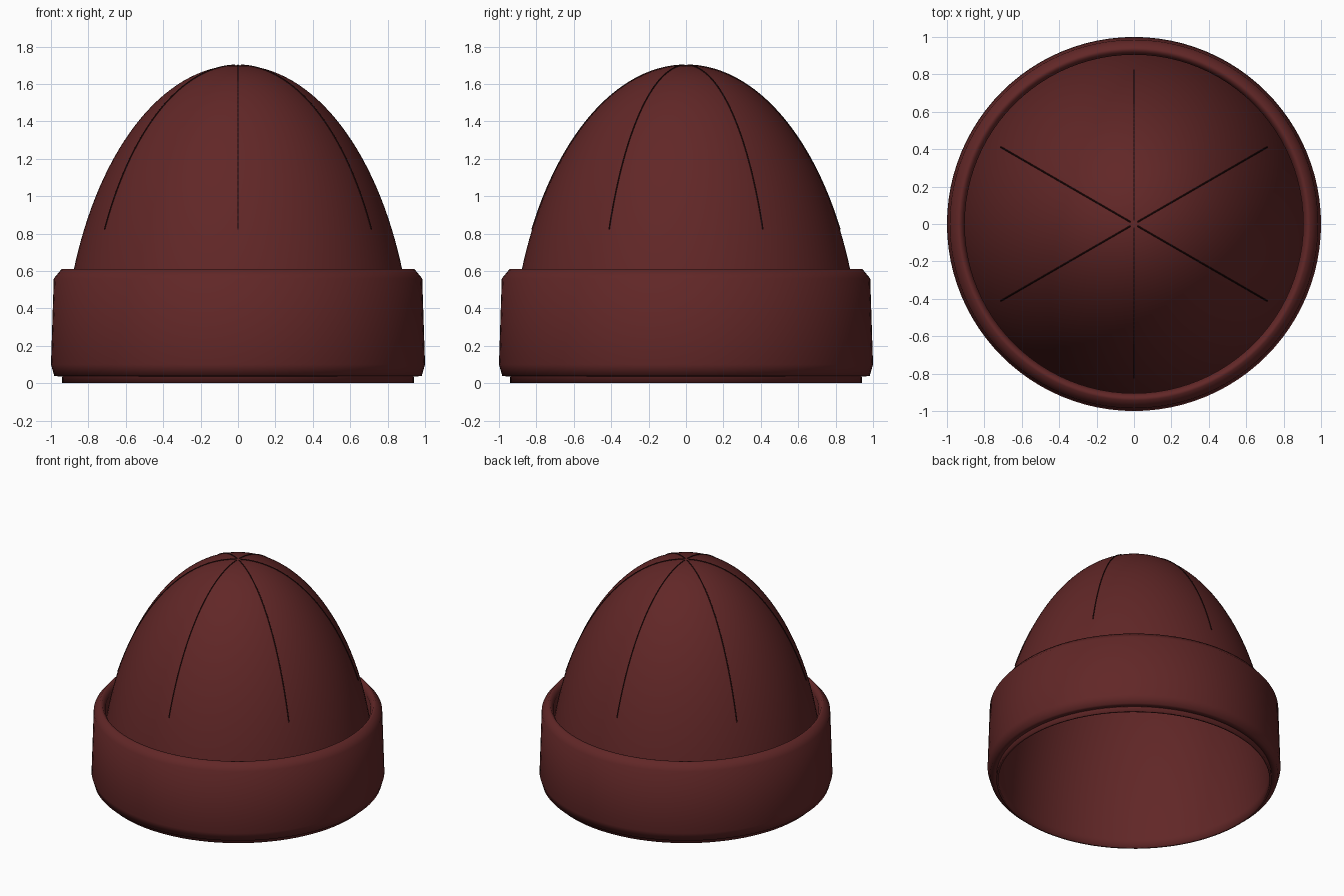
import bpy
import bmesh
from math import sin, cos, pi, radians

cube = bpy.data.objects.get("Cube")
if cube:
    bpy.data.objects.remove(cube, do_unlink=True)

RADIUS, HEIGHT = 0.94, 1.70


def material(name, color):
    mat = bpy.data.materials.new(name)
    mat.use_nodes = True
    mat.diffuse_color = color
    mat.node_tree.nodes["Principled BSDF"].inputs["Base Color"].default_value = color
    return mat


maroon = material("maroon wool", (0.12, 0.02, 0.02, 1))
dark = material("dark seam thread", (0.02, 0.004, 0.004, 1))


def lathe(name, profile, mat, closed, steps=96):
    """Spin an (r, z) profile round the z axis."""
    bm = bmesh.new()
    verts = [bm.verts.new((r, 0, z)) for r, z in profile]
    pairs = list(zip(verts, verts[1:]))
    if closed:
        pairs.append((verts[-1], verts[0]))
    edges = [bm.edges.new(p) for p in pairs]
    bmesh.ops.spin(bm, geom=verts + edges, cent=(0, 0, 0), axis=(0, 0, 1),
                   angle=2 * pi, steps=steps, use_duplicate=False)
    bmesh.ops.remove_doubles(bm, verts=bm.verts, dist=0.0005)
    bmesh.ops.recalc_face_normals(bm, faces=bm.faces)
    for face in bm.faces:
        face.smooth = True
    mesh = bpy.data.meshes.new(name)
    bm.to_mesh(mesh)
    bm.free()
    mesh.materials.append(mat)
    obj = bpy.data.objects.new(name, mesh)
    bpy.context.collection.objects.link(obj)
    return obj


def dome_point(t, offset=0.0):
    """Point on the half-egg dome: t = 0 at the opening, pi / 2 at the tip."""
    return (RADIUS + offset) * cos(t), (HEIGHT + offset) * sin(t)


# Crown: outer and inner skins joined at the opening
arc = [pi / 2 * i / 40 for i in range(41)]
outer = [dome_point(t) for t in arc]
inner = [dome_point(t, -0.015) for t in reversed(arc)]
lathe("crown", inner + outer, maroon, closed=False)

# Folded cuff with chamfered edges
cuff_profile = [(0.935, 0.035), (0.982, 0.038), (1.0, 0.10), (0.985, 0.56),
                (0.943, 0.61), (0.925, 0.61), (0.905, 0.575), (0.93, 0.10)]
lathe("cuff", cuff_profile, maroon, closed=True)

# Six stitched seams running from above the cuff to the tip
start, end = 0.504, pi / 2 - 0.02
for k in range(6):
    angle = radians(30 + 60 * k)
    curve = bpy.data.curves.new(f"seam_{k + 1}", "CURVE")
    curve.dimensions = "3D"
    curve.bevel_depth = 0.004
    curve.bevel_resolution = 1
    curve.use_fill_caps = True
    spline = curve.splines.new("POLY")
    count = 40
    spline.points.add(count - 1)
    for i, point in enumerate(spline.points):
        r, z = dome_point(start + (end - start) * i / (count - 1), 0.0005)
        point.co = (r * cos(angle), r * sin(angle), z, 1)
    curve.materials.append(dark)
    seam = bpy.data.objects.new(f"seam_{k + 1}", curve)
    bpy.context.collection.objects.link(seam)
